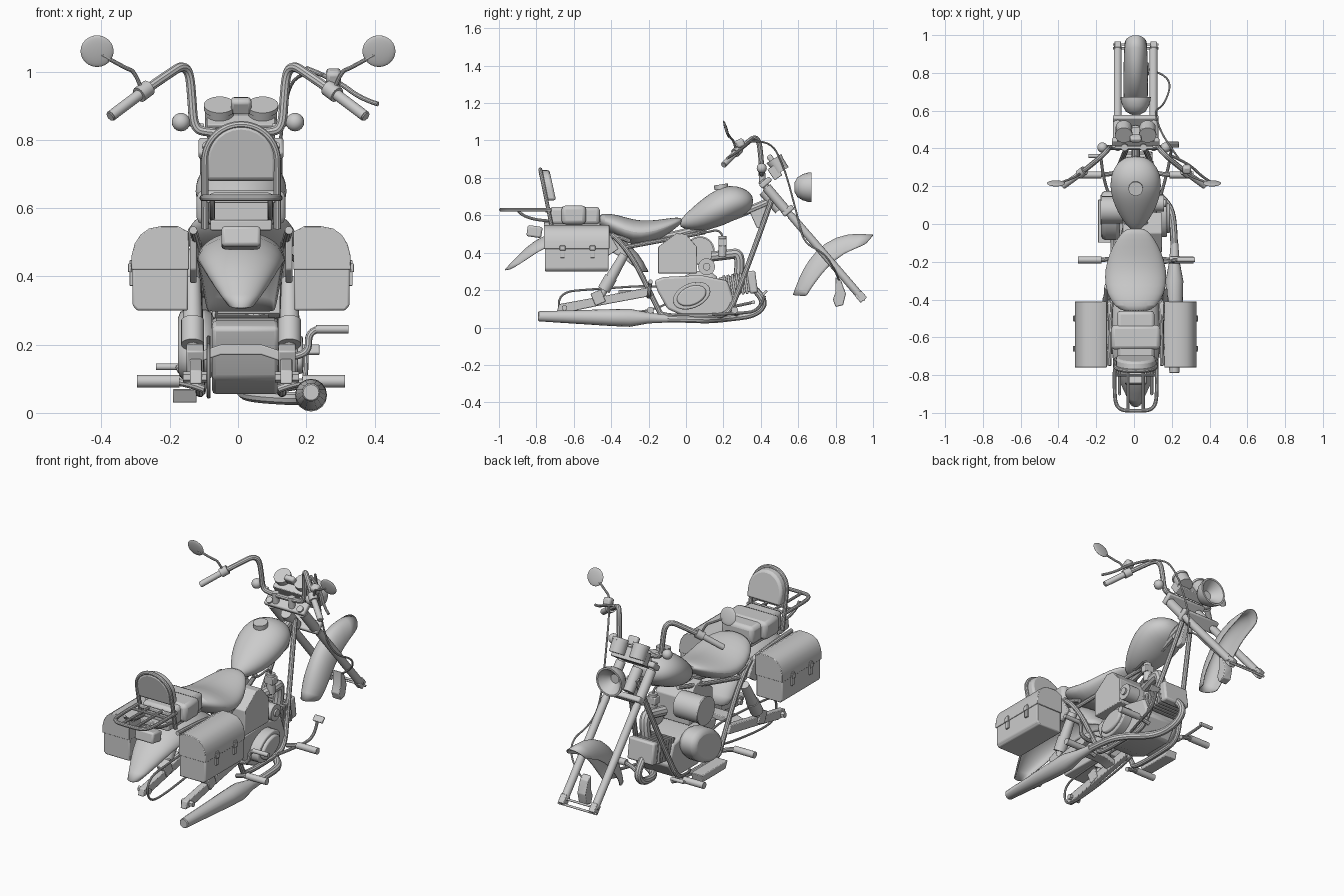
import bpy, bmesh, math
from mathutils import Vector, Matrix

if "Cube" in bpy.data.objects:
    bpy.data.objects.remove(bpy.data.objects["Cube"])

def finish(name, bm, both=False, bevel=0.0):
    """Turn a bmesh into an object, optionally with a mirrored copy in x."""
    if both:
        geo = bmesh.ops.duplicate(bm, geom=bm.verts[:] + bm.edges[:] + bm.faces[:])['geom']
        for v in [g for g in geo if isinstance(g, bmesh.types.BMVert)]:
            v.co.x *= -1
    bmesh.ops.recalc_face_normals(bm, faces=bm.faces[:])
    me = bpy.data.meshes.new(name)
    bm.to_mesh(me)
    bm.free()
    ob = bpy.data.objects.new(name, me)
    bpy.context.collection.objects.link(ob)
    if bevel:
        m = ob.modifiers.new('bevel', 'BEVEL')
        m.width, m.segments, m.limit_method = bevel, 2, 'ANGLE'
    return ob

def tube(name, pts, r, both=False, cyclic=False):
    cu = bpy.data.curves.new(name, 'CURVE')
    cu.dimensions, cu.bevel_depth, cu.bevel_resolution = '3D', r, 3
    cu.use_fill_caps, cu.resolution_u = True, 6
    for s in ((1, -1) if both else (1,)):
        sp = cu.splines.new('NURBS')
        sp.points.add(len(pts) - 1)
        for p, c in zip(sp.points, pts):
            p.co = (s * c[0], c[1], c[2], 1)
        sp.order_u = min(3, len(pts))
        sp.use_endpoint_u, sp.use_cyclic_u = not cyclic, cyclic
    ob = bpy.data.objects.new(name, cu)
    bpy.context.collection.objects.link(ob)
    return ob

def cyl(name, a, b, r1, r2=None, both=False, n=20):
    a, b = Vector(a), Vector(b)
    d = b - a
    mat = Matrix.Translation((a + b) / 2) @ d.to_track_quat('Z', 'Y').to_matrix().to_4x4()
    bm = bmesh.new()
    bmesh.ops.create_cone(bm, cap_ends=True, segments=n, radius1=r1,
                          radius2=r1 if r2 is None else r2, depth=d.length, matrix=mat)
    return finish(name, bm, both)

def box(name, c, size, rx=0.0, both=False, bevel=0.004):
    bm = bmesh.new()
    mat = Matrix.Translation(c) @ Matrix.Rotation(rx, 4, 'X') @ Matrix.Diagonal((*size, 1))
    bmesh.ops.create_cube(bm, size=1, matrix=mat)
    return finish(name, bm, both, bevel)

def ball(name, c, r, both=False, squash=(1, 1, 1), rx=0.0):
    bm = bmesh.new()
    mat = Matrix.Translation(c) @ Matrix.Rotation(rx, 4, 'X') @ Matrix.Diagonal((*squash, 1))
    bmesh.ops.create_uvsphere(bm, u_segments=20, v_segments=12, radius=r, matrix=mat)
    return finish(name, bm, both)

def prism(name, prof, axis, a, b, both=False, bevel=0.004, shear=0.0):
    """Extrude a profile: axis 'x' takes (y, z) points, axis 'y' takes (x, z)."""
    bm = bmesh.new()
    rows = [[bm.verts.new((t, p[0], p[1]) if axis == 'x' else (p[0], t + shear * p[1], p[1]))
             for p in prof] for t in (a, b)]
    bm.faces.new(rows[0])
    bm.faces.new(rows[1][::-1])
    for i in range(len(prof)):
        j = (i + 1) % len(prof)
        bm.faces.new((rows[0][i], rows[0][j], rows[1][j], rows[1][i]))
    return finish(name, bm, both, bevel)

def loft(name, rings, both=False, x0=0.0, n=24, sub=0):
    """Skin ellipses given as (y, z_bottom, z_top, half_width)."""
    bm = bmesh.new()
    rows = []
    for y, zb, zt, hw in rings:
        angs = [2 * math.pi * i / n for i in range(n)]
        rows.append([bm.verts.new((x0 + hw * math.cos(t), y, (zb + zt) / 2 + (zt - zb) / 2 * math.sin(t))) for t in angs])
    for p, q in zip(rows, rows[1:]):
        for i in range(n):
            bm.faces.new((p[i], p[(i + 1) % n], q[(i + 1) % n], q[i]))
    bm.faces.new(rows[0])
    bm.faces.new(rows[-1])
    ob = finish(name, bm, both)
    if sub:
        ob.modifiers.new('sub', 'SUBSURF').levels = sub
        ob.modifiers['sub'].render_levels = sub
    return ob

def fender(name, secs):
    """Arched sheet from (crown_y, crown_z, edge_y, edge_z, half_width)."""
    bm = bmesh.new()
    rows = []
    for cy, cz, ey, ez, hw in secs:
        ts = [math.pi / 2 * (k / 5) for k in range(-5, 6)]
        rows.append([bm.verts.new((hw * math.sin(t), ey + (cy - ey) * math.cos(t), ez + (cz - ez) * math.cos(t))) for t in ts])
    for p, q in zip(rows, rows[1:]):
        for i in range(10):
            bm.faces.new((p[i], p[i + 1], q[i + 1], q[i]))
    ob = finish(name, bm)
    ob.modifiers.new('sub', 'SUBSURF').levels = 1
    ob.modifiers.new('thick', 'SOLIDIFY').thickness = 0.006

def arch(w, z0, z1, n=12):
    """Round-topped (x, z) outline from right foot to left foot."""
    zc = z1 - w
    return [(w, z0)] + [(w * math.cos(math.pi * i / n), zc + w * math.sin(math.pi * i / n)) for i in range(n + 1)] + [(-w, z0)]

# fuel tank and cap
loft('fuel_tank', [(-.035, .54, .57, .02), (0, .525, .61, .055), (.06, .515, .665, .095), (.13, .525, .72, .125),
     (.2, .545, .757, .138), (.27, .58, .76, .13), (.33, .61, .735, .095), (.36, .65, .70, .04)], sub=1)
cyl('fuel_cap', (0, .19, .74), (0, .186, .765), .038)
# seats
loft('rider_seat', [(-.465, .55, .60, .06), (-.44, .525, .612, .11), (-.37, .475, .605, .155), (-.28, .435, .575, .168),
     (-.2, .445, .57, .155), (-.12, .48, .58, .125), (-.05, .535, .59, .08), (-.02, .56, .585, .04)], sub=1)
box('pillion_seat', (0, -.595, .597), (.2, .27, .097), bevel=.02)
box('pillion_strap', (0, -.6, .602), (.26, .13, .1), bevel=.02)
box('pillion_base', (0, -.61, .55), (.18, .3, .03))
# backrest and luggage rack
prism('backrest_pad', arch(.104, .68, .842), 'y', -.605, -.545, shear=-.22, bevel=.012)
tube('backrest_frame', [(x, -.61 - .2 * z, z) for x, z in arch(.106, .54, .845, 16)], .011)
box('backrest_bar', (0, -.745, .625), (.2, .012, .02))
tube('rack_hoop', [(.11, -.72, .63), (.115, -.88, .63), (.1, -.985, .63), (0, -.99, .63), (-.1, -.985, .63), (-.115, -.88, .63), (-.11, -.72, .63)], .01)
tube('rack_lower', [(.085, -.72, .57), (.085, -.87, .575), (.085, -.9, .63)], .008, both=True)
tube('rack_slat', [(.04, -.74, .63), (.04, -.98, .63)], .008, both=True)
tube('rack_crossbar', [(-.11, -.8, .628), (.11, -.8, .628)], .007)
# saddlebags with lids and straps
prism('saddlebag', [(.155, .30), (.305, .30), (.318, .315), (.318, .44), (.155, .44)], 'y', -.755, -.415, both=True, bevel=.006)
prism('saddlebag_lid', [(.153, .42), (.322, .42), (.321, .46), (.312, .495), (.295, .522), (.27, .54), (.235, .547), (.185, .547), (.153, .53)], 'y', -.76, -.41, both=True, bevel=.003)
for y in (-.66, -.5):
    box('bag_strap', (.321, y, .41), (.012, .022, .075), both=True, bevel=.002)
    box('bag_buckle', (.326, y, .425), (.01, .03, .025), both=True, bevel=.002)
# fenders and tail lamp
fender('rear_fender', [(-.97, .31, -.935, .31, .035), (-.9, .385, -.84, .37, .08), (-.82, .465, -.76, .43, .115),
       (-.68, .53, -.66, .45, .13), (-.5, .54, -.5, .45, .13), (-.35, .49, -.4, .41, .12), (-.25, .4, -.3, .35, .11), (-.2, .3, -.25, .3, .1)])
fender('front_fender', [(1.0, .497, .955, .44, .06), (.87, .51, .84, .40, .064), (.74, .46, .75, .32, .066),
       (.65, .36, .69, .24, .066), (.6, .26, .66, .2, .062), (.57, .175, .645, .165, .05)])
box('tail_lamp', (0, -.81, .513), (.115, .08, .06), rx=-.15, bevel=.01)
tube('fender_strut', [(.12, -.3, .46), (.135, -.42, .52), (.14, -.75, .535)], .012, both=True)
prism('side_bracket', [(-.5, .52), (-.42, .52), (-.36, .42), (-.42, .38), (-.48, .42)], 'x', .13, .15, both=True)
# main frame
tube('backbone', [(0, .46, .68), (0, .3, .61), (0, 0, .5), (0, -.25, .46)], .022)
tube('down_tube', [(.025, .46, .69), (.06, .37, .43), (.11, .25, .12)], .014, both=True)
tube('lower_rail', [(.11, .25, .13), (.115, .23, .065), (.12, .1, .06), (.12, -.13, .06), (.12, -.15, .1), (.13, -.31, .43), (.13, -.4, .5)], .014, both=True)
tube('seat_rail', [(.03, .1, .51), (.08, -.1, .47), (.12, -.32, .43)], .012, both=True)
prism('neck_gusset', [(.33, .64), (.47, .7), (.42, .54), (.38, .53)], 'x', -.015, .015)
cyl('steering_neck', (0, .415, .73), (0, .5, .63), .03)
# rear suspension
prism('swing_arm', [(-.69, .085), (-.68, .125), (-.46, .165), (-.2, .215), (-.18, .17), (-.45, .12), (-.62, .085)], 'x', .115, .15, both=True)
prism('swing_crossbar', [(-.12, .15), (-.12, .18), (-.06, .2), (.06, .2), (.12, .18), (.12, .15), (.06, .17), (-.06, .17)], 'y', -.36, -.29)
cyl('shock_body', (.142, -.33, .39), (.142, -.41, .25), .024, .03, both=True)
cyl('shock_spring', (.142, -.4, .27), (.142, -.44, .2), .034, both=True)
cyl('shock_rod', (.142, -.43, .21), (.138, -.47, .14), .018, both=True)
box('shock_mount', (.135, -.47, .16), (.05, .06, .07), rx=.4, both=True)
cyl('rear_axle_bolt', (.1, -.65, .105), (.17, -.65, .105), .016, both=True, n=6)
tube('drive_chain', [(-.095, -.55, .04), (-.095, -.68, .06), (-.095, -.68, .19), (-.095, -.5, .205), (-.095, -.12, .23), (-.095, -.08, .17), (-.095, -.12, .1)], .006, cyclic=True)
# engine block, covers and forward cylinder
prism('crankcase', [(-.15, .19), (-.1, .1), (.0, .055), (.2, .055), (.26, .14), (.22, .25), (.08, .28), (-.12, .27), (-.17, .25)], 'x', -.085, .11, bevel=.012)
oval = [(.03 + .1 * math.cos(t) + .01 * math.sin(t), .17 + .072 * math.sin(t) + .018 * math.cos(t)) for t in [math.pi * i / 12 for i in range(24)]]
prism('right_cover', oval, 'x', .1, .165, bevel=.006)
prism('right_cover_ring', [(.03 + (y - .03) * .78, .17 + (z - .17) * .75) for y, z in oval], 'x', .15, .182, bevel=.008)
prism('left_cover', [(.045 + (y - .03) * 1.3, .2 + (z - .17) * 1.4) for y, z in oval], 'x', -.185, -.08, bevel=.025)
for i in range(6):
    box('cylinder_fin', (.01, .21 + .022 * i, .222 + .003 * i), (.17, .014, .115), rx=.14, bevel=.002)
box('cylinder_barrel', (.01, .27, .23), (.15, .18, .1), rx=.14)
box('cylinder_head', (.01, .355, .243), (.16, .045, .12), rx=.14, bevel=.01)
# battery box, air filter, carburettor and intake
prism('battery_box', [(-.15, .29), (.06, .29), (.06, .43), (.0, .5), (-.05, .505), (-.15, .43)], 'x', -.07, .14)
cyl('air_filter', (-.18, .075, .41), (-.03, .075, .41), .072, n=28)
cyl('air_filter_cap', (-.187, .075, .41), (-.178, .075, .41), .078, n=28)
cyl('horn', (.08, .11, .325), (.15, .11, .325), .045)
cyl('horn_centre', (.15, .11, .325), (.16, .11, .325), .02)
tube('intake_elbow', [(.03, .14, .38), (.05, .22, .39), (.05, .3, .4), (.04, .28, .27)], .028)
cyl('carburettor', (.06, .195, .38), (.06, .195, .49), .022)
box('carburettor_bowl', (.06, .195, .455), (.055, .045, .04))
tube('fuel_line', [(.06, .195, .48), (.06, .19, .53), (.05, .08, .5), (.04, .06, .52)], .006)
# exhaust
tube('exhaust_pipe', [(.205, -.22, .05), (.205, 0, .045), (.17, .12, .04), (.02, .22, .05), (0, .38, .07), (0, .43, .15), (0, .36, .21)], .02)
loft('muffler', [(-.79, .037, .083, .023), (-.785, .033, .087, .027), (-.4, .008, .098, .045), (-.3, .004, .1, .047), (-.2, .022, .08, .028), (-.1, .027, .067, .02)], x0=.205, n=16)
prism('left_sump', [(-.08, .03), (.12, .03), (.13, .07), (-.1, .07)], 'x', -.2, -.13)
# foot controls
for y in (.26, -.19):
    tube('foot_peg_arm', [(.11, y + .01, .07), (.16, y, .09), (.2, y, .092)], .012, both=True)
    cyl('foot_peg', (.18, y, .093), (.305, y, .093), .018, both=True)
tube('kick_arm', [(.12, -.2, .165), (.2, -.2, .16), (.195, -.19, .25), (.25, -.19, .245)], .011)
cyl('kick_pedal', (.22, -.19, .245), (.315, -.19, .245), .012)
tube('brake_lever', [(.13, .14, .07), (.17, .28, .075), (.19, .4, .09), (.19, .42, .17)], .008)
box('brake_pad', (.2, .42, .185), (.06, .035, .014), rx=.8)
tube('shift_lever', [(-.13, .14, .09), (-.17, .2, .1), (-.185, .36, .135)], .008)
cyl('shift_pad', (-.17, .36, .135), (-.25, .36, .135), .01)
# front fork
cyl('fork_tube', (.095, .4, .785), (.095, .72, .413), .018, both=True)
cyl('fork_slider', (.095, .56, .60), (.095, .935, .165), .021, both=True)
box('fork_foot', (.095, .935, .165), (.035, .045, .05), rx=.71, both=True)
for y in (.93, .95):
    cyl('front_axle', (-.12, y, 1.22 - 1.13 * y), (.12, y, 1.22 - 1.13 * y), .006)
for y, z, w in ((.425, .775, .25), (.545, .625, .24)):
    box('fork_clamp', (0, y, z), (w, .07, .03), rx=.71, bevel=.008)
cyl('fork_cover', (.095, .43, .75), (.095, .54, .62), .026, both=True)
prism('brake_caliper', [(.80, .27), (.83, .25), (.855, .18), (.84, .12), (.80, .11), (.785, .15), (.8, .19)], 'x', .02, .07)
# headlight
loft('headlight', [(y, .75 - r, .75 + r, r) for y, r in ((.58, .025), (.595, .052), (.625, .07), (.655, .079), (.672, .08), (.672, .07), (.65, .055), (.62, .025))], n=28)
# instruments
cyl('gauge', (.063, .512, .835), (.063, .475, .895), .043, both=True, n=28)
cyl('gauge_rim', (.063, .478, .89), (.063, .47, .903), .046, both=True, n=28)
box('gauge_bracket', (0, .475, .83), (.2, .05, .07), rx=.6)
box('gauge_top', (0, .455, .9), (.06, .03, .05), rx=.6, bevel=.01)
# handlebars, grips, mirrors, signals, levers
tube('handlebar', [(0, .405, .82), (.1, .405, .82), (.13, .405, .84), (.135, .40, .92), (.142, .39, 1.0), (.165, .365, 1.018), (.2, .335, .995), (.28, .27, .94), (.375, .2, .868)], .014, both=True)
cyl('handlebar_grip', (.29, .262, .932), (.372, .202, .87), .016, both=True)
cyl('handlebar_switch', (.262, .284, .953), (.29, .262, .932), .024, both=True)
cyl('handlebar_riser', (.05, .41, .775), (.05, .405, .835), .018, both=True)
tube('mirror_stem', [(.28, .27, .94), (.3, .255, 1.0), (.33, .24, 1.01), (.4, .215, 1.05)], .006, both=True)
ball('mirror_head', (.413, .215, 1.06), .05, both=True, squash=(.97, .16, .97), rx=.3)
cyl('signal_stalk', (.1, .41, .84), (.16, .41, .85), .007, both=True)
ball('signal_lamp', (.167, .405, .852), .027, both=True)
tube('lever_right', [(.2, .36, 1.01), (.29, .32, .975), (.36, .25, .92), (.41, .22, .905)], .007)
box('lever_reservoir', (.28, .29, .985), (.045, .045, .045), rx=.4, bevel=.012)
# control cable to the front brake
tube('brake_hose', [(.24, .33, .99), (.16, .44, 1.01), (.12, .52, .88), (.1, .6, .58), (.15, .63, .45), (.19, .74, .4), (.14, .8, .3), (.06, .82, .25)], .005)

# bake the tubes, nudge the body to its centre line, shade
for ob in bpy.context.scene.objects:
    ob.select_set(ob.type == 'CURVE')
bpy.context.view_layer.objects.active = next(o for o in bpy.context.scene.objects if o.type == 'CURVE')
bpy.ops.object.convert(target='MESH')
for ob in bpy.context.scene.objects:
    ob.select_set(True)
    if not ob.name.startswith(('handlebar', 'mirror', 'signal', 'lever')):
        ob.location.x = .009
bpy.ops.object.shade_smooth_by_angle(angle=math.radians(35))
